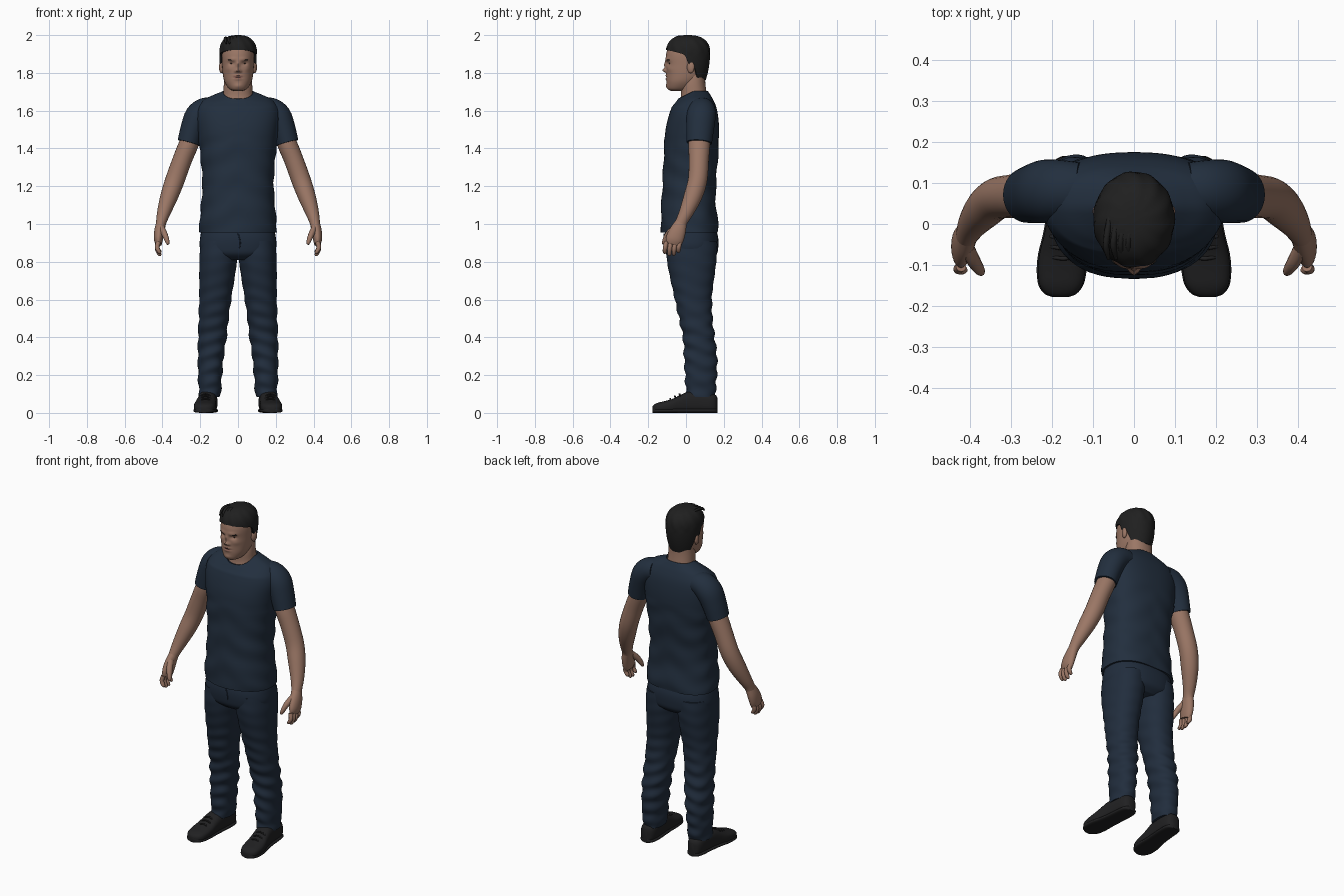
import bpy, bmesh, math
from math import sin, cos, pi, exp
from mathutils import Vector

cube = bpy.data.objects.get("Cube")
if cube:
    bpy.data.objects.remove(cube)


def material(name, r, g, b):
    m = bpy.data.materials.new(name)
    m.use_nodes = True
    m.diffuse_color = (r, g, b, 1)
    m.node_tree.nodes["Principled BSDF"].inputs["Base Color"].default_value = (r, g, b, 1)
    return m


SKIN = material("skin", .33, .185, .132)
LIPS = material("lips", .27, .13, .1)
HAIR = material("dark hair", .014, .014, .014)
SHIRT = material("navy shirt", .016, .028, .048)
JEANS = material("dark denim", .015, .026, .046)
SHOE = material("black leather", .015, .015, .016)
EYE = material("dark eye", .04, .025, .02)


def smooth_rows(rows, steps):
    """Catmull-Rom interpolation between section rows."""
    rows = [Vector(r) for r in rows]
    out = []
    for i in range(len(rows) - 1):
        b, c = rows[i], rows[i + 1]
        a, d = rows[max(i - 1, 0)], rows[min(i + 2, len(rows) - 1)]
        for s in range(steps):
            t = s / steps
            out.append(b + (c - a) * (t / 2) + (a * 2 - b * 5 + c * 4 - d) * (t * t / 2)
                       + (b * 3 - a - c * 3 + d) * (t ** 3 / 2))
    return out + [rows[-1]]


def curve(value, power):
    return math.copysign(abs(value) ** (2 / power), value)


def skin_rings(name, rings, mat, warp=None, side=1):
    """Bridge closed rings of points into one smooth capped surface."""
    bm = bmesh.new()
    loops = []
    for ring in rings:
        loop = []
        for p in ring:
            p = warp(Vector(p)) if warp else p
            loop.append(bm.verts.new((p[0] * side, p[1], p[2])))
        loops.append(loop)
    n = len(loops[0])
    for lo, hi in zip(loops, loops[1:]):
        for i in range(n):
            j = (i + 1) % n
            bm.faces.new((lo[i], lo[j], hi[j], hi[i]))
    bm.faces.new(loops[0])
    bm.faces.new(loops[-1])
    bmesh.ops.recalc_face_normals(bm, faces=bm.faces)
    return finish(name, bm, mat)


def finish(name, bm, mat):
    mesh = bpy.data.meshes.new(name)
    bm.to_mesh(mesh)
    bm.free()
    mesh.materials.append(mat)
    mesh.shade_smooth()
    mesh.set_sharp_from_angle(angle=math.radians(50))
    obj = bpy.data.objects.new(name, mesh)
    bpy.context.collection.objects.link(obj)
    return obj


def stack(name, rows, mat, n=40, steps=5, power=2.2, mid=.5, warp=None, side=1):
    """Level sections: height, centre x, half width, front y, back y."""
    rings = []
    for z, xc, rx, yf, yb in smooth_rows(rows, steps):
        yc = yf + mid * (yb - yf)
        ring = []
        for i in range(n):
            c, s = (curve(f(2 * pi * i / n), power) for f in (cos, sin))
            ring.append((xc + rx * c, yc + s * (yb - yc if s > 0 else yc - yf), z))
        rings.append(ring)
    return skin_rings(name, rings, mat, warp, side)


def tube(name, rows, mat, n=24, steps=4, side=1):
    """Sections along a path: x, y, z, radius along y, radius across."""
    rows = smooth_rows(rows, steps)
    pts = [r.to_3d() if len(r) == 3 else Vector(r[:3]) for r in rows]
    rings = []
    for k, (p, r) in enumerate(zip(pts, rows)):
        t = (pts[min(k + 1, len(pts) - 1)] - pts[max(k - 1, 0)]).normalized()
        u = Vector((0, 1, 0))
        u = (u - t * u.dot(t)).normalized()
        v = t.cross(u)
        rings.append([p + u * r[3] * cos(2 * pi * i / n) + v * r[4] * sin(2 * pi * i / n)
                      for i in range(n)])
    return skin_rings(name, rings, mat, None, side)


def blob(name, loc, size, mat, turn=0):
    bm = bmesh.new()
    bmesh.ops.create_uvsphere(bm, u_segments=20, v_segments=12, radius=1)
    obj = finish(name, bm, mat)
    obj.location, obj.scale, obj.rotation_euler = loc, size, (0, 0, turn)
    return obj


# Head, with the features pushed in or out of the face
FEATURES = [  # x, height, spread x, spread z, depth
    (0, 1.813, .012, .010, .021), (0, 1.842, .009, .02, .011),
    (.034, 1.85, .015, .009, -.012), (.03, 1.872, .024, .009, .006),
    (.014, 1.808, .006, .006, .007), (.05, 1.82, .018, .014, .004),
    (0, 1.785, .02, .005, .005), (0, 1.768, .018, .006, .005),
    (0, 1.777, .024, .002, -.004), (0, 1.73, .02, .012, .005)]


def sculpt_face(p):
    if p.y < -.03:
        p.y -= sum(d * exp(-((abs(p.x) - x) / sx) ** 2 - ((p.z - z) / sz) ** 2)
                   for x, z, sx, sz, d in FEATURES)
    return p


head = stack("head", [
    (1.705, 0, .025, -.08, 0), (1.716, 0, .048, -.097, .03), (1.75, 0, .07, -.103, .07),
    (1.79, 0, .08, -.104, .1), (1.84, 0, .084, -.105, .112), (1.9, 0, .085, -.105, .115),
    (1.95, 0, .074, -.085, .1), (1.985, 0, .04, -.04, .06)],
    SKIN, n=96, steps=9, power=2.15, warp=sculpt_face)
head.data.materials.append(LIPS)
for f in head.data.polygons:
    c = f.center
    if c.y < -.08 and (c.x / .025) ** 2 + ((c.z - 1.777) / .012) ** 2 < 1:
        f.material_index = 1

stack("neck", [
    (1.59, 0, .1, -.03, .13), (1.64, 0, .092, -.033, .125), (1.68, 0, .079, -.027, .112),
    (1.74, 0, .075, -.025, .103), (1.8, 0, .07, 0, .1)], SKIN)

for side, label in ((1, "left"), (-1, "right")):
    blob(label + "_ear", (side * .088, .025, 1.83), (.012, .02, .032), SKIN, side * -.3)
    blob(label + "_eye", (side * .034, -.083, 1.85), (.012, .006, .004), EYE, side * .3)
    blob(label + "_eyebrow", (side * .036, -.096, 1.868), (.02, .006, .004), HAIR, side * .35)


# Hair cap with a hairline that drops from forehead to nape
def hairline(s):
    stops = [(-1, 1.922), (-.45, 1.908), (-.12, 1.895), (.02, 1.845), (.25, 1.85),
             (.5, 1.775), (1, 1.76)]
    for (a, za), (b, zb) in zip(stops, stops[1:]):
        if s <= b:
            return za + (zb - za) * (s - a) / (b - a)
    return stops[-1][1]


def hair_ring(t, inset=1):
    ring = []
    for i in range(72):
        a = 2 * pi * i / 72
        low = hairline(sin(a))
        z = low + (2 - low) * sin(t * pi / 2)
        if z > 1.9:
            k = max(0, 1 - ((z - 1.9) / .1) ** 2.5) ** .4
            k *= 1 + .018 * sin(11 * a + 50 * z)
        else:
            k = 1 - .2 * ((1.9 - z) / .14) ** 2
        ring.append((.099 * k * inset * cos(a), .01 + .117 * k * inset * sin(a), z))
    return ring


skin_rings("hair", [hair_ring(0, .84)] + [hair_ring(i / 24 * .985) for i in range(25)], HAIR)
for i in range(4):
    x = -.062 + .018 * i
    tube("hair_lock", [(x, -.085, 1.955, .004, .004), (x - .006, -.05, 1.98 + .002 * i, .008, .008),
                       (x, 0, 1.984 + .002 * i, .007, .007), (x + .006, .04, 1.975, .003, .003)],
         HAIR, n=10)


# Shirt body with a dipped neckline and soft folds
def drape(p):
    if p.z > 1.62:
        p.z -= .045 * min(1, max(0, (.04 - p.y) / .09)) * min(1, (p.z - 1.62) / .08)
    elif p.z < 1.45:
        p.y += .003 * sin(38 * p.z + 24 * abs(p.x))
        p.x += .003 * sin(55 * p.z + 20 * p.y)
    return p


stack("shirt_body", [
    (.955, 0, .205, -.131, .17), (1, 0, .204, -.133, .17), (1.1, 0, .195, -.13, .158),
    (1.2, 0, .189, -.125, .158), (1.3, 0, .193, -.12, .165), (1.4, 0, .203, -.116, .172),
    (1.5, 0, .215, -.108, .175), (1.57, 0, .222, -.092, .17), (1.62, 0, .212, -.075, .16),
    (1.66, 0, .177, -.06, .143), (1.685, 0, .125, -.052, .128), (1.7, 0, .087, -.045, .118),
    (1.703, 0, .08, -.04, .113), (1.69, 0, .075, -.034, .108)],
    SHIRT, n=64, power=2.35, mid=.57, warp=drape)


# Jeans: seat and wrinkled legs
def wrinkle(p):
    depth = .0045 * min(1, max(.2, (.75 - p.z) / .25))
    p.y += depth * sin(85 * p.z + 22 * abs(p.x))
    p.x += depth * .8 * sin(70 * p.z + 26 * p.y)
    return p


stack("jeans_seat", [
    (.98, 0, .19, -.105, .155), (.93, 0, .2, -.116, .17), (.88, 0, .203, -.115, .171),
    (.84, 0, .185, -.105, .163), (.81, 0, .12, -.07, .13)], JEANS, power=2.4)
tube("fly_seam", [(0, -.116, .95, .003, .003), (.012, -.117, .9, .003, .003),
                  (.002, -.106, .85, .003, .003)], JEANS, n=8)

for side, label in ((1, "left"), (-1, "right")):
    stack(label + "_jeans_leg", [
        (.91, .1, .098, -.1, .163), (.82, .104, .1, -.102, .162), (.72, .111, .094, -.085, .15),
        (.62, .119, .086, -.063, .138), (.5, .129, .079, -.037, .14),
        (.4, .136, .075, -.016, .152), (.3, .144, .068, -.01, .164),
        (.2, .148, .063, -.005, .163), (.12, .149, .059, 0, .157),
        (.085, .15, .056, .002, .155)], JEANS, n=48, steps=9, warp=wrinkle, side=side)

    # Shoe: upright sections running from toe to heel
    rings, soles = [], []
    for y, xc, hw, h in smooth_rows([
            (-.178, .179, .016, .032), (-.17, .179, .036, .043), (-.148, .178, .052, .054),
            (-.11, .176, .058, .063), (-.07, .173, .057, .075), (-.03, .168, .052, .095),
            (.02, .162, .049, .115), (.08, .157, .048, .115), (.13, .155, .045, .105),
            (.156, .155, .034, .095), (.166, .155, .015, .08)], 4):
        for target, top, wide in ((rings, h, hw), (soles, .024, hw + .003)):
            target.append([(xc + wide * curve(cos(a), 2.8), y, top / 2 * (1 + curve(sin(a), 2.8)))
                           for a in (2 * pi * i / 32 for i in range(32))])
    skin_rings(label + "_shoe", rings, SHOE, None, side)
    skin_rings(label + "_shoe_sole", soles, SHOE, None, side)
    for k in range(3):
        y, z = -.08 + .025 * k, .073 + .012 * k
        tube(label + "_shoelace", [(.14, y, z - .01, .004, .004), (.172, y - .004, z + .003, .005, .004),
                                   (.204, y, z - .01, .004, .004)], SHOE, n=10, side=side)

    # Sleeve and bare arm
    tube(label + "_sleeve", [
        (.13, .085, 1.61, .065, .06), (.175, .083, 1.6, .073, .068), (.213, .08, 1.568, .077, .07),
        (.24, .075, 1.505, .073, .064), (.262, .07, 1.43, .067, .059)],
        SHIRT, n=32, side=side)
    tube(label + "_arm", [
        (.23, .075, 1.5, .055, .05), (.262, .07, 1.42, .057, .052), (.295, .068, 1.34, .053, .051),
        (.333, .062, 1.235, .051, .051), (.363, .038, 1.15, .049, .047),
        (.39, .005, 1.07, .039, .037), (.404, -.02, 1.02, .032, .029),
        (.41, -.032, .99, .033, .025)], SKIN, side=side)

    # Hand with relaxed, curled fingers
    tube(label + "_palm", [
        (.406, -.025, 1.01, .031, .026), (.416, -.043, .965, .043, .027),
        (.421, -.06, .92, .047, .024), (.42, -.068, .893, .04, .017)], SKIN, side=side)
    for k, length in enumerate((.058, .07, .068, .052)):
        y, z = -.104 + .024 * k, .905
        tube(label + "_finger", [
            (.421, y, z, .012, .013), (.428, y - .006, z - length * .5, .012, .012),
            (.417, y - .008, z - length * .9, .011, .01), (.408, y - .007, z - length, .006, .006)],
            SKIN, n=12, side=side)
    tube(label + "_thumb", [
        (.406, -.06, .98, .018, .018), (.388, -.094, .945, .017, .016),
        (.375, -.113, .91, .013, .012), (.37, -.12, .892, .006, .006)], SKIN, n=14, side=side)
